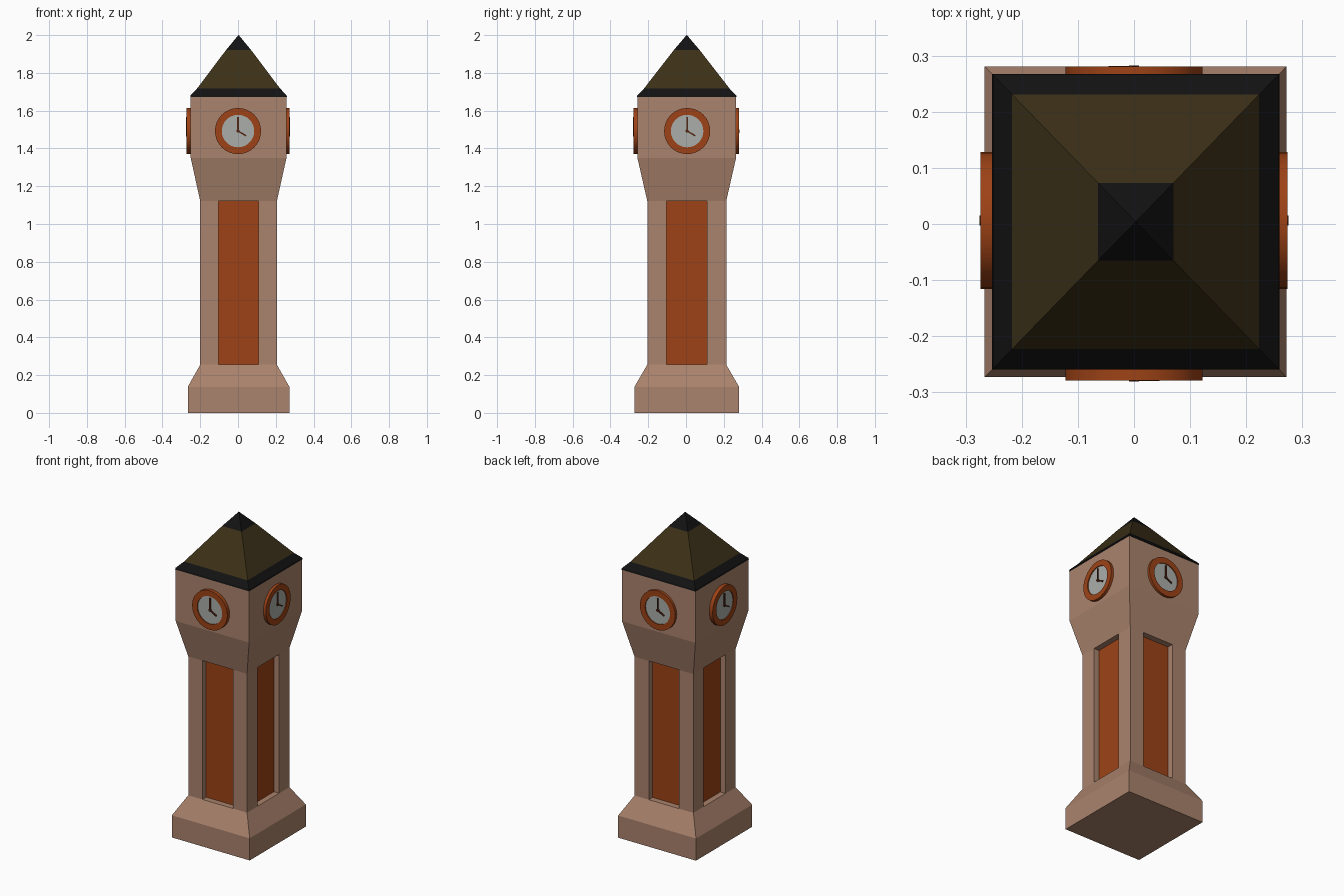
import bpy, bmesh, math
from mathutils import Matrix, Vector

if "Cube" in bpy.data.objects:
    bpy.data.objects.remove(bpy.data.objects["Cube"])

CX, CY = 0.003, 0.004      # tower axis
WIDE = 1.03                # tower is slightly deeper than wide


def material(name, rgb):
    m = bpy.data.materials.new(name)
    m.diffuse_color = (*rgb, 1)
    m.use_nodes = True
    m.node_tree.nodes["Principled BSDF"].inputs["Base Color"].default_value = m.diffuse_color
    return m


STONE = material("tan stone", (0.40, 0.225, 0.15))
RUST = material("rust orange", (0.34, 0.055, 0.008))
WHITE = material("dial white", (0.40, 0.42, 0.40))
BROWN = material("roof brown", (0.045, 0.030, 0.009))
BLACK = material("trim black", (0.006, 0.006, 0.006))
DARK = material("hand brown", (0.09, 0.02, 0.006))


def finish(name, bm, mats):
    bmesh.ops.recalc_face_normals(bm, faces=bm.faces)
    me = bpy.data.meshes.new(name)
    bm.to_mesh(me)
    bm.free()
    for m in mats:
        me.materials.append(m)
    ob = bpy.data.objects.new(name, me)
    bpy.context.collection.objects.link(ob)
    return ob


def loft(name, profile, mats, rule=None):
    """Square rings (half width, z) joined into a closed solid."""
    bm = bmesh.new()
    rings = [[bm.verts.new((CX + sx * w, CY + sy * w * WIDE, z))
              for sx, sy in ((-1, -1), (1, -1), (1, 1), (-1, 1))] for w, z in profile]
    for a, b in zip(rings, rings[1:]):
        for i in range(4):
            j = (i + 1) % 4
            bm.faces.new((a[i], a[j], b[j], b[i]))
    bm.faces.new(rings[0])
    bm.faces.new(rings[-1])
    bmesh.ops.remove_doubles(bm, verts=bm.verts, dist=0.0005)
    if rule:
        for f in bm.faces:
            f.material_index = rule(f.calc_center_median().z)
    return finish(name, bm, mats)


# Plinth, flared head and roof
loft("plinth", [(0.269, 0), (0.269, 0.138), (0.203, 0.255)], [STONE])
loft("clock_head", [(0.203, 1.122), (0.2535, 1.35), (0.2535, 1.675)], [STONE])
loft("roof", [(0.256, 1.672), (0.254, 1.682), (0.22, 1.717), (0.067, 1.92), (0.001, 2.0)],
     [BROWN, BLACK], lambda z: 0 if 1.72 < z < 1.9 else 1)

# Shaft: extruded square with a notch in each side, notch floors are the panels
bm = bmesh.new()
H, P, D = 0.203, 0.105, 0.036
section = []
for k in range(4):
    for p in ((-H, -H), (-P, -H), (-P, -H + D), (P, -H + D), (P, -H)):
        v = Matrix.Rotation(k * math.pi / 2, 2) @ Vector(p)
        section.append((CX + v.x, CY + v.y * WIDE))
low = [bm.verts.new((x, y, 0.255)) for x, y in section]
top = [bm.verts.new((x, y, 1.122)) for x, y in section]
for i in range(20):
    j = (i + 1) % 20
    f = bm.faces.new((low[i], low[j], top[j], top[i]))
    f.material_index = 1 if i % 5 == 2 else 0
finish("shaft", bm, [STONE, RUST])


# Clocks, modelled facing -y around the origin and turned onto each side
def clock_case():
    """Lathed rim with a shallow sunk dial."""
    bm = bmesh.new()
    n = 32
    prof = [(0.122, 0.02), (0.122, -0.022), (0.086, -0.022), (0.086, -0.016)]
    rings = [[bm.verts.new((r * math.cos(2 * math.pi * i / n), y,
                            r * math.sin(2 * math.pi * i / n))) for i in range(n)]
             for r, y in prof]
    for a, b in zip(rings, rings[1:]):
        for i in range(n):
            j = (i + 1) % n
            bm.faces.new((a[i], a[j], b[j], b[i]))
    bm.faces.new(rings[0])
    bm.faces.new(rings[-1]).material_index = 1
    return bm


def clock_hands():
    """Four o'clock: (angle clockwise from up, length)."""
    bm = bmesh.new()
    for angle, length in ((0, 0.075), (120, 0.05)):
        m = (Matrix.Rotation(math.radians(angle), 4, 'Y')
             @ Matrix.Translation((0, -0.019, length / 2 - 0.004))
             @ Matrix.Diagonal((0.008, 0.007, length + 0.008, 1)))
        bmesh.ops.create_cube(bm, size=1, matrix=m)
    bmesh.ops.create_cone(bm, cap_ends=True, segments=12, radius1=0.009, radius2=0.009, depth=0.008,
                          matrix=Matrix.Translation((0, -0.0195, 0)) @ Matrix.Rotation(math.pi / 2, 4, 'X'))
    return bm


SIDES = {"front": (0, (0, -0.257)), "right": (90, (0.2515, 0.006)),
         "back": (180, (0, 0.259)), "left": (270, (-0.2515, 0.006))}
for side, (deg, (x, y)) in SIDES.items():
    place = Matrix.Translation((x, y, 1.492)) @ Matrix.Rotation(math.radians(deg), 4, 'Z')
    for part, build, mats in (("clock", clock_case, [RUST, WHITE]), ("hands", clock_hands, [DARK])):
        ob = finish(f"{side}_{part}", build(), mats)
        ob.matrix_world = place
        if part == "clock":
            ob.select_set(True)
            bpy.context.view_layer.objects.active = ob
            bpy.ops.object.shade_smooth_by_angle(angle=math.radians(30))
            ob.select_set(False)
